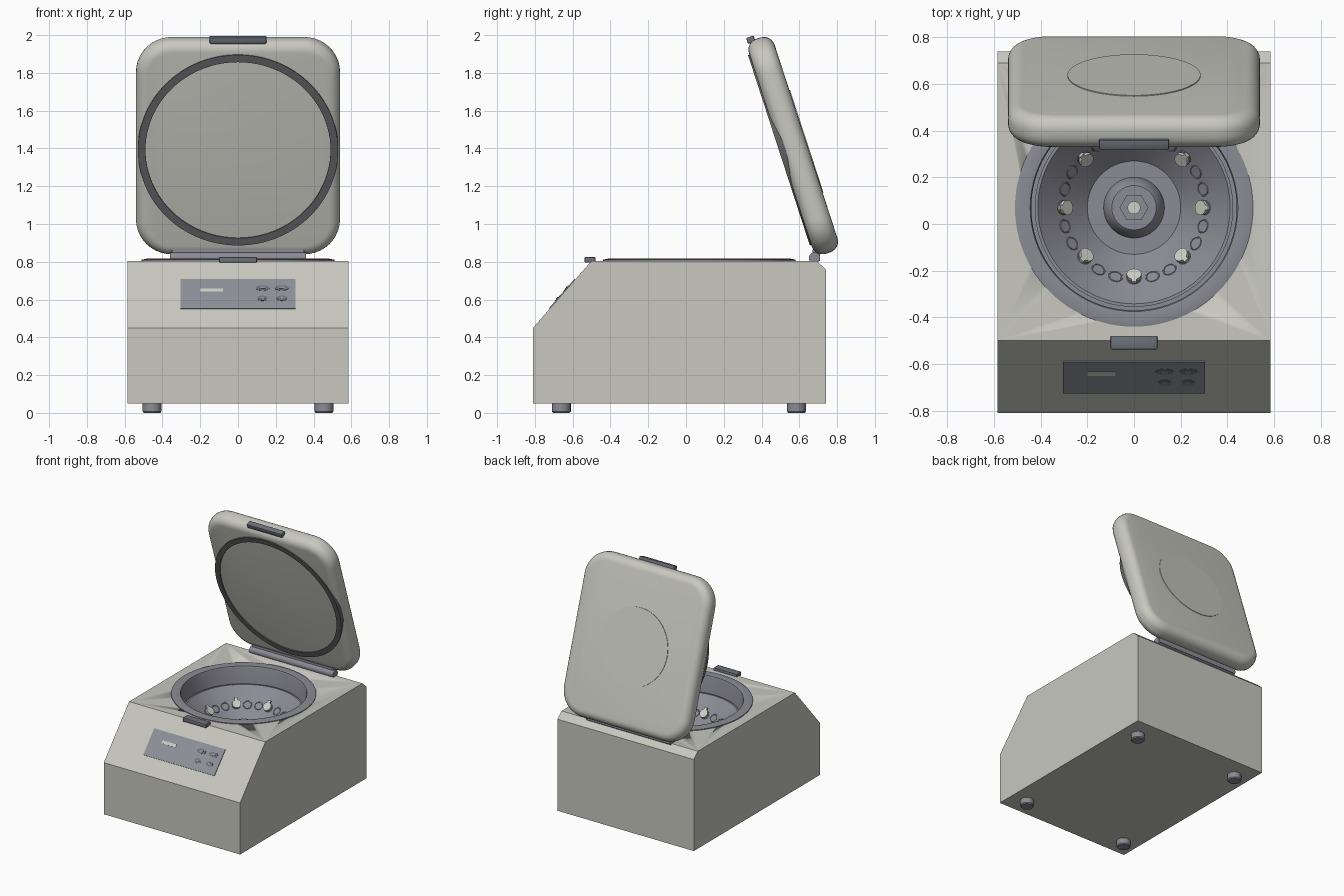
import bpy, bmesh, math
from mathutils import Matrix, Vector

if "Cube" in bpy.data.objects:
    bpy.data.objects.remove(bpy.data.objects["Cube"])


def mat(name, r, g, b):
    m = bpy.data.materials.new(name)
    m.diffuse_color = (r, g, b, 1)
    m.use_nodes = True
    m.node_tree.nodes["Principled BSDF"].inputs["Base Color"].default_value = m.diffuse_color
    return m


SHELL = mat("warm grey shell", 0.58, 0.58, 0.53)
METAL = mat("blue grey metal", 0.26, 0.26, 0.30)
DARK = mat("dark rubber", 0.12, 0.12, 0.13)
LATCH = mat("slate latch", 0.15, 0.165, 0.19)
PANEL = mat("panel grey", 0.27, 0.28, 0.32)
LIGHT = mat("pale plastic", 0.62, 0.62, 0.57)
BOWL_Y = 0.07


def finish(name, bm, material, matrix=None, angle=32):
    bmesh.ops.recalc_face_normals(bm, faces=bm.faces)
    me = bpy.data.meshes.new(name)
    bm.to_mesh(me)
    bm.free()
    me.materials.append(material)
    ob = bpy.data.objects.new(name, me)
    bpy.context.collection.objects.link(ob)
    if matrix:
        ob.matrix_world = matrix
    bpy.ops.object.select_all(action='DESELECT')
    ob.select_set(True)
    bpy.context.view_layer.objects.active = ob
    bpy.ops.object.shade_smooth_by_angle(angle=math.radians(angle))
    return ob


def box(name, size, loc, material, parent=Matrix(), bevel=0.0):
    bm = bmesh.new()
    bmesh.ops.create_cube(bm, size=1, matrix=Matrix.Diagonal((*size, 1)))
    if bevel:
        bmesh.ops.bevel(bm, geom=bm.edges[:], offset=bevel, segments=2, affect='EDGES', profile=0.5)
    return finish(name, bm, material, parent @ Matrix.Translation(loc))


def lathe(name, profile, material, matrix=Matrix(), steps=64, closed=False):
    """Spin (radius, height) points around local z."""
    bm = bmesh.new()
    vs = [bm.verts.new((r, 0, z)) for r, z in profile]
    es = [bm.edges.new(p) for p in zip(vs, vs[1:])]
    if closed:
        es.append(bm.edges.new((vs[-1], vs[0])))
    bmesh.ops.spin(bm, geom=vs + es, cent=(0, 0, 0), axis=(0, 0, 1),
                   angle=math.tau, steps=steps, use_merge=True)
    bmesh.ops.remove_doubles(bm, verts=bm.verts, dist=1e-5)
    return finish(name, bm, material, matrix)


def cylinder(name, r, h, material, matrix, steps=48):
    return lathe(name, [(0, 0), (r, 0), (r, h), (0, h)], material, matrix, steps)


# Housing: side profile extruded across x, with a round well cut in the top
side = [(-.81, .05), (-.81, .45), (-.50, .805), (.69, .805), (.74, .76), (.74, .05)]
bm = bmesh.new()
face = bm.faces.new([bm.verts.new((-.585, y, z)) for y, z in side])
ext = bmesh.ops.extrude_face_region(bm, geom=[face])
bmesh.ops.translate(bm, vec=(1.17, 0, 0), verts=[v for v in ext["geom"] if isinstance(v, bmesh.types.BMVert)])
housing = finish("housing", bm, SHELL, angle=20)
cutter = cylinder("well_cutter", 0.46, 0.6, SHELL, Matrix.Translation((0, BOWL_Y, .36)), 64)
cutter.hide_render = True
cut = housing.modifiers.new("well", 'BOOLEAN')
cut.operation, cut.object, cut.solver = 'DIFFERENCE', cutter, 'EXACT'
bpy.context.view_layer.objects.active = housing
bpy.ops.object.modifier_apply(modifier="well")
bpy.data.objects.remove(cutter)

# Feet
for x in (-.455, .455):
    for y in (-.66, .585):
        lathe("foot", [(0, 0), (.044, 0), (.05, .008), (.05, .052), (0, .052)], METAL,
              Matrix.Translation((x, y, 0)), 24)

# Bowl liner with raised rim
centre = Matrix.Translation((0, BOWL_Y, 0))
lathe("bowl", [(.51, .80), (.51, .811), (.48, .817), (.445, .813), (.44, .80),
               (.44, .40), (0, .40)], METAL, centre, 96)

# Rotor: dished cone, flat floor and central hub
lathe("rotor", [(.40, .60), (.425, .66), (.425, .685), (.412, .685), (.36, .632), (.305, .5775), (.2, .475),
                (.13, .475), (.125, .50), (.102, .55), (.095, .556), (0, .556)], METAL, centre, 96)
cylinder("rotor_nut", .062, .03, METAL, centre @ Matrix.Translation((0, 0, .556)), 6)
cylinder("spindle_tip", .028, .046, LIGHT, centre @ Matrix.Translation((0, 0, .556)), 20)

# Tube sockets, every third one holding a capped tube
for i in range(24):
    a = i * math.tau / 24
    seat = (centre @ Matrix.Rotation(a, 4, 'Z') @ Matrix.Translation((.305, 0, .5775))
            @ Matrix.Rotation(-math.pi / 4, 4, 'Y'))
    ring = [(.028 + .004 * math.cos(k * math.tau / 6), .004 * math.sin(k * math.tau / 6)) for k in range(6)]
    lathe("socket_rim", ring, METAL, seat, 20, closed=True)
    if i % 3 == 0:
        lathe("tube_cap", [(0, -.02), (.024, -.02), (.024, .012), (.032, .014), (.032, .03), (0, .03)],
              LIGHT, seat, 16)
        box("tube_tab", (.022, .022, .012), (.036, 0, .025), LIGHT, seat)

# Lid, built upright in its own frame then leaned forward
lid_frame = Matrix.Translation((0, .5675, 1.415)) @ Matrix.Rotation(math.radians(18), 4, 'X')
T = .143
bm = bmesh.new()
bmesh.ops.create_cube(bm, size=1, matrix=Matrix.Diagonal((1.08, T, 1.196, 1)))
corners = [e for e in bm.edges if abs(e.verts[0].co.y - e.verts[1].co.y) > .1]
bmesh.ops.bevel(bm, geom=corners, offset=.19, segments=10, affect='EDGES', profile=.5)
rims = [e for e in bm.edges if abs(e.verts[0].co.y - e.verts[1].co.y) < .01]
bmesh.ops.bevel(bm, geom=rims, offset=.06, segments=6, affect='EDGES', profile=.5)
finish("lid", bm, SHELL, lid_frame)

# Lid seal ring and shallow disc on the outside
facing_front = lid_frame @ Matrix.Translation((0, -T / 2, 0)) @ Matrix.Rotation(math.pi / 2, 4, 'X')
lathe("lid_seal", [(.49, -.02), (.53, -.03), (.53, .008), (.49, .008)], DARK, facing_front, 96, closed=True)
facing_back = lid_frame @ Matrix.Translation((0, T / 2, 0)) @ Matrix.Rotation(-math.pi / 2, 4, 'X')
cylinder("lid_disc", .285, .004, SHELL, facing_back, 64)

# Latches and hinge
box("lid_latch", (.30, .042, .034), (0, -.04, .602), LATCH, lid_frame, .005)
box("front_latch", (.20, .058, .03), (0, -.508, .81), LATCH, bevel=.005)
cylinder("hinge_bar", .03, .72, METAL,
         Matrix.Translation((-.36, .68, .82)) @ Matrix.Rotation(math.pi / 2, 4, 'Y'), 20)
box("hinge_leaf", (.70, .04, .06), (0, .69, .835), METAL, Matrix())

# Control panel on the sloping front: local x across, local y up the slope
slope = math.atan2(.355, .31)
panel_frame = Matrix.Translation((0, -.655, .6275)) @ Matrix.Rotation(slope, 4, 'X')
box("control_panel", (.61, .205, .008), (0, 0, .001), PANEL, panel_frame)
box("display_strip", (.12, .022, .003), (-.14, .025, .0055), LIGHT, panel_frame)
for x in (.13, .232):
    for y, w in ((.04, .037), (-.032, .027)):
        for name, k, h, m in (("button_rim", 1.0, .007, LATCH), ("button_mark", .45, .009, PANEL)):
            cylinder(name, 1, 1, m, panel_frame @ Matrix.Translation((x, y, 0))
                     @ Matrix.Diagonal((w * k, .018 * k, h, 1)), 24)
